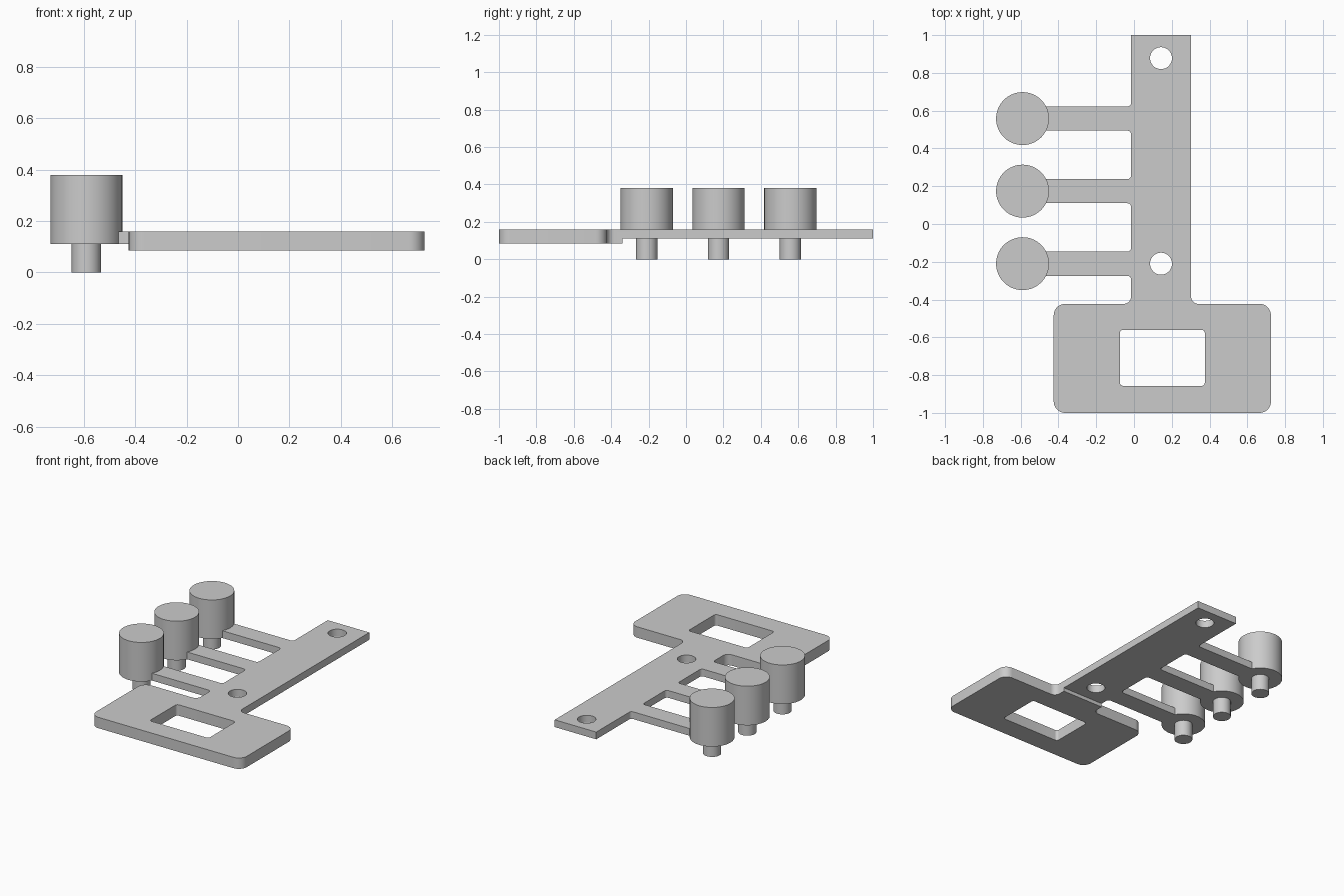
import bpy, bmesh
from math import sin, cos, pi, radians
from mathutils import Vector

cube = bpy.data.objects.get("Cube")
if cube:
    bpy.data.objects.remove(cube)

grey = bpy.data.materials.new("light grey")
grey.use_nodes = True
grey.diffuse_color = (0.6, 0.6, 0.6, 1)
grey.node_tree.nodes["Principled BSDF"].inputs["Base Color"].default_value = (0.6, 0.6, 0.6, 1)


def rounded(corners, steps=8):
    """Outline from right-angle corners (x, y, radius)."""
    points = []
    for i, (x, y, r) in enumerate(corners):
        p = Vector((x, y))
        if r == 0:
            points.append(p)
            continue
        nxt = corners[(i + 1) % len(corners)]
        a = (Vector(corners[i - 1][:2]) - p).normalized()
        b = (Vector(nxt[:2]) - p).normalized()
        for k in range(steps + 1):
            t = k / steps * pi / 2
            points.append(p + r * (a * (1 - sin(t)) + b * (1 - cos(t))))
    return points


def circle(x, y, r, n=64):
    return [Vector((x + r * cos(2 * pi * k / n), y + r * sin(2 * pi * k / n))) for k in range(n)]


def rectangle(x0, x1, y0, y1, r):
    return rounded([(x0, y0, r), (x1, y0, r), (x1, y1, r), (x0, y1, r)])


def prism(name, outline, z0, z1):
    bm = bmesh.new()
    face = bm.faces.new([bm.verts.new((p.x, p.y, z0)) for p in outline])
    top = bmesh.ops.extrude_face_region(bm, geom=[face])
    verts = [v for v in top["geom"] if isinstance(v, bmesh.types.BMVert)]
    bmesh.ops.translate(bm, verts=verts, vec=(0, 0, z1 - z0))
    bmesh.ops.recalc_face_normals(bm, faces=bm.faces)
    mesh = bpy.data.meshes.new(name)
    bm.to_mesh(mesh)
    bm.free()
    mesh.materials.append(grey)
    obj = bpy.data.objects.new(name, mesh)
    bpy.context.collection.objects.link(obj)
    return obj


def activate(obj):
    bpy.ops.object.select_all(action="DESELECT")
    obj.select_set(True)
    bpy.context.view_layer.objects.active = obj


def smooth(obj):
    activate(obj)
    bpy.ops.object.shade_smooth_by_angle(angle=radians(30))


def cut(obj, cutter):
    mod = obj.modifiers.new("cut", "BOOLEAN")
    mod.operation = "DIFFERENCE"
    mod.solver = "EXACT"
    mod.object = cutter
    activate(obj)
    bpy.ops.object.modifier_apply(modifier=mod.name)
    bpy.data.objects.remove(cutter)


TOP, THIN, THICK = 0.16, 0.11, 0.085
LEFT, RIGHT, SHOULDER = -0.015, 0.302, -0.423
ROWS = (0.558, 0.174, -0.21)
PEG_X = -0.59

# Plate outline: handle frame, strip and three side arms
corners = [(-0.425, -1, 0.06), (0.725, -1, 0.06), (0.725, SHOULDER, 0.06),
           (RIGHT, SHOULDER, 0.04), (RIGHT, 1, 0), (LEFT, 1, 0)]
for y in ROWS:
    corners += [(LEFT, y + 0.064, 0.02), (-0.49, y + 0.064, 0),
                (-0.49, y - 0.064, 0), (LEFT, y - 0.064, 0.02)]
corners += [(LEFT, SHOULDER, 0.04), (-0.425, SHOULDER, 0.06)]
plate = prism("bracket_plate", rounded(corners), THICK, TOP)

# Thinner strip and arms, frame window and screw holes
cut(plate, prism("step_cutter", rectangle(-1, 1, -0.34, 1.2, 0), 0, THIN))
cut(plate, prism("window_cutter", rectangle(-0.075, 0.375, -0.857, -0.56, 0.018), 0, 0.3))
for y in (0.878, -0.21):
    cut(plate, prism("hole_cutter", circle(0.143, y, 0.058), 0, 0.3))
smooth(plate)

# Round buttons with a narrow stem below
for i, y in enumerate(ROWS, 1):
    smooth(prism(f"button_cap_{i}", circle(PEG_X, y, 0.14), THIN, 0.38))
    smooth(prism(f"button_stem_{i}", circle(PEG_X, y, 0.057), 0, THIN))
